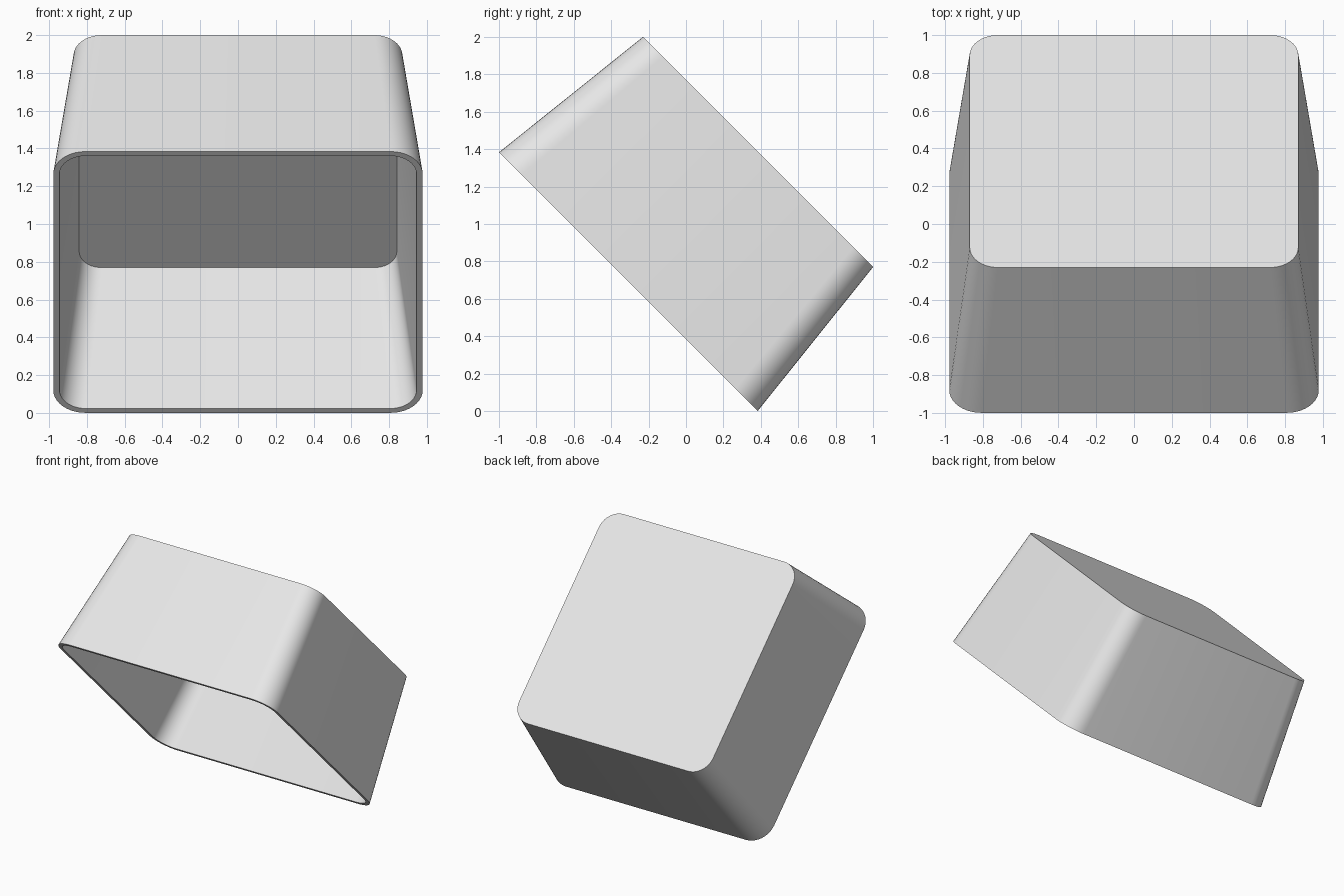
import bpy, bmesh, math

if "Cube" in bpy.data.objects:
    bpy.data.objects.remove(bpy.data.objects["Cube"])

STEPS = 10  # segments per rounded corner


def rounded_square(half, radius, height):
    """Points of a rounded square lying at the given height."""
    pts = []
    c = half - radius
    for q, (sx, sy) in enumerate([(1, 1), (-1, 1), (-1, -1), (1, -1)]):
        for i in range(STEPS + 1):
            a = math.radians(90) * (q + i / STEPS)
            pts.append((sx * c + radius * math.cos(a),
                        sy * c + radius * math.sin(a), height))
    return pts


# Sections in order: outer base, outer rim, inner rim, inner floor
sections = [(0.87, 0.15, 0.98), (0.978, 0.17, 0.0),
            (0.946, 0.14, 0.0), (0.841, 0.12, 0.95)]

bm = bmesh.new()
rings = [[bm.verts.new(p) for p in rounded_square(*s)] for s in sections]
n = len(rings[0])
for lower, upper in zip(rings, rings[1:]):
    for i in range(n):
        j = (i + 1) % n
        bm.faces.new((lower[i], lower[j], upper[j], upper[i]))
bm.faces.new(rings[0])    # closed base
bm.faces.new(rings[-1])   # inner floor
bmesh.ops.recalc_face_normals(bm, faces=bm.faces)

mesh = bpy.data.meshes.new("tapered_tub")
bm.to_mesh(mesh)
bm.free()

grey = bpy.data.materials.new("light_grey")
grey.diffuse_color = (0.8, 0.8, 0.8, 1)
grey.use_nodes = True
grey.node_tree.nodes["Principled BSDF"].inputs["Base Color"].default_value = grey.diffuse_color
mesh.materials.append(grey)

# Tub tipped forward with its open mouth facing front and down
tub = bpy.data.objects.new("tapered_tub", mesh)
bpy.context.collection.objects.link(tub)
tub.rotation_euler = (math.radians(-45), 0, 0)
tub.location = (0, -0.308, 0.692)

bpy.context.view_layer.objects.active = tub
tub.select_set(True)
bpy.ops.object.shade_smooth_by_angle(angle=math.radians(30))
